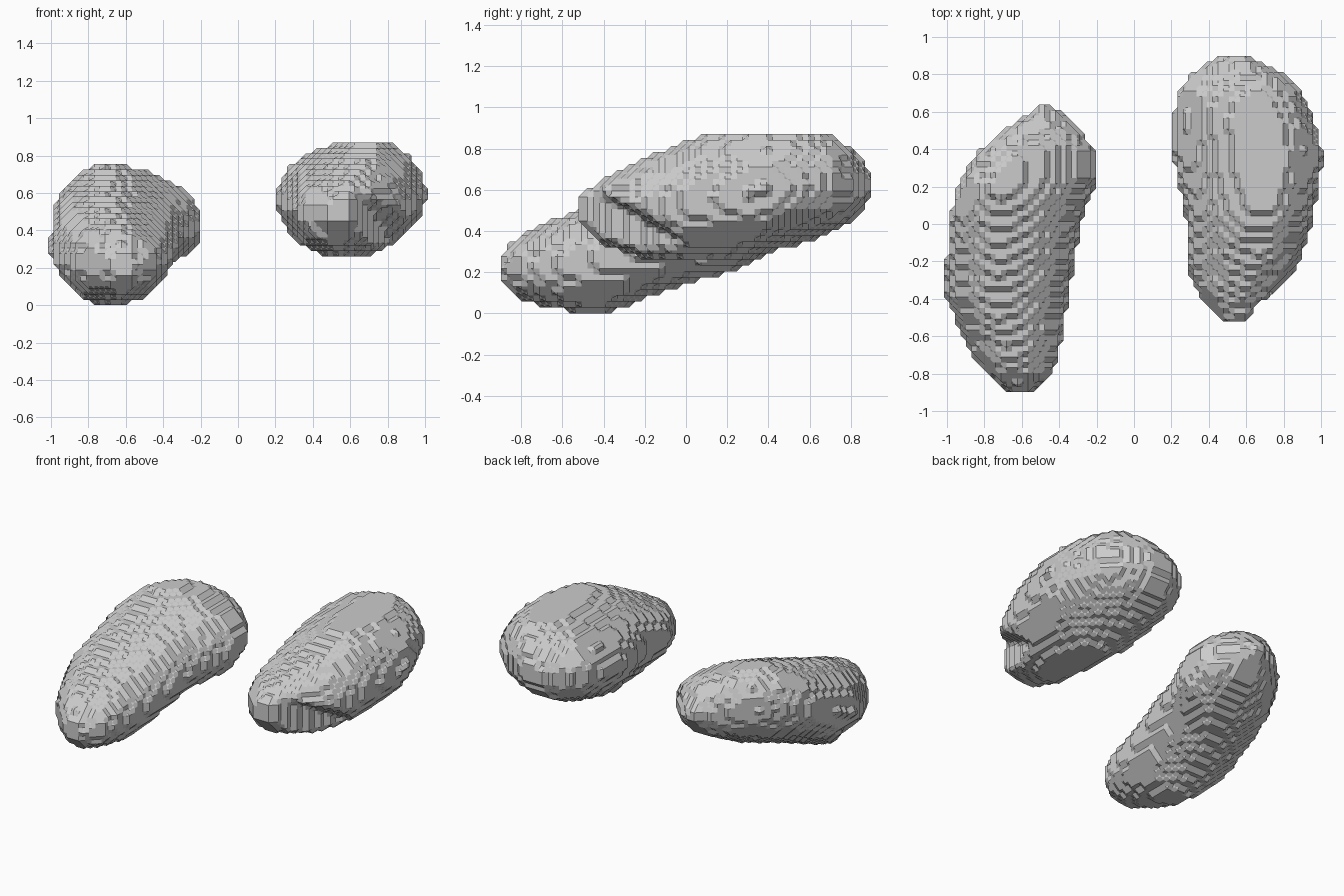
import bpy
from math import atan2, floor
from mathutils import Vector

if "Cube" in bpy.data.objects:
    bpy.data.objects.remove(bpy.data.objects["Cube"])

H = 0.029  # voxel size

# Lobe stations along y: y, x min, x max, z min, z max
LEFT = [(-0.91, -0.66, -0.57, 0.17, 0.26), (-0.86, -0.72, -0.50, 0.11, 0.33),
        (-0.8, -0.79, -0.44, 0.07, 0.38), (-0.7, -0.87, -0.40, 0.04, 0.43),
        (-0.5, -0.96, -0.37, 0.0, 0.51), (-0.4, -1.0, -0.35, 0.0, 0.55),
        (-0.2, -1.0, -0.32, 0.07, 0.62), (0.0, -0.99, -0.29, 0.15, 0.69),
        (0.15, -0.96, -0.23, 0.19, 0.74), (0.25, -0.92, -0.19, 0.22, 0.745),
        (0.4, -0.82, -0.21, 0.29, 0.73), (0.5, -0.70, -0.29, 0.34, 0.68),
        (0.58, -0.58, -0.37, 0.41, 0.59), (0.625, -0.52, -0.43, 0.46, 0.54)]
RIGHT = [(-0.51, 0.46, 0.62, 0.43, 0.58), (-0.45, 0.40, 0.69, 0.37, 0.62),
         (-0.4, 0.35, 0.74, 0.33, 0.65), (-0.3, 0.31, 0.82, 0.30, 0.70),
         (-0.2, 0.29, 0.89, 0.27, 0.75), (0.0, 0.28, 0.95, 0.25, 0.84),
         (0.07, 0.27, 0.96, 0.25, 0.86), (0.3, 0.22, 1.0, 0.27, 0.875),
         (0.4, 0.21, 1.0, 0.30, 0.875), (0.55, 0.21, 0.96, 0.34, 0.875),
         (0.7, 0.23, 0.90, 0.39, 0.86), (0.8, 0.30, 0.80, 0.44, 0.80),
         (0.86, 0.38, 0.70, 0.50, 0.74), (0.91, 0.47, 0.57, 0.58, 0.65)]


def station(table, y):
    for a, b in zip(table, table[1:]):
        if a[0] <= y <= b[0]:
            t = (y - a[0]) / (b[0] - a[0])
            return [p + (q - p) * t for p, q in zip(a[1:], b[1:])]
    return None


def left_hollow(x, y, z):
    # Shallow slanting recess low on the outer front side
    return x < -0.80 and z < 0.23 - 1.1 * (x + 1) - 0.1 * (y + 0.4)


def right_hollow(x, y, z):
    # Wall under a slanting overhang low on the outer front side
    return x > 0.67 + 0.38 * (y + 0.4) and z < 0.36 - 0.68 * y - 0.3 * (0.9 - x)


def make_lobe(name, table, ridge_top, ridge_bottom, tilt, hollow):
    # Fill voxels whose centre lies in the lofted section and outside the hollow
    cells = set()
    for j in range(floor(-1 / H), floor(1 / H) + 1):
        y = (j + 0.5) * H
        s = station(table, y)
        if not s:
            continue
        x0, x1, z0, z1 = s
        shear = tilt * min(1, max(0, (y + 0.2) / 0.4))
        for k in range(floor(z0 / H) - 2, floor(z1 / H) + 3):
            z = (k + 0.5) * H
            for i in range(floor(x0 / H), floor(x1 / H) + 1):
                x = (i + 0.5) * H
                xm = x0 + (x1 - x0) * (ridge_top + ridge_bottom) / 2
                v = (2 * (z - shear * (x - xm)) - z0 - z1) / (z1 - z0)
                ridge = ridge_bottom + (ridge_top - ridge_bottom) * (v + 1) / 2
                xc = x0 + (x1 - x0) * ridge
                u = (x - xc) / ((x1 if x > xc else x0) - xc)
                if (abs(u) ** 2.05 + abs(v) ** 2.05 <= 1.01
                        and z > 0 and not hollow(x, y, z)):
                    cells.add((i, j, k))

    # Chamfered steps: one vertex per exposed voxel side, one face per corner
    verts, corners = [], {}
    for c in cells:
        for axis in range(3):
            for d in (-1, 1):
                n = [0, 0, 0]
                n[axis] = d
                if tuple(p + q for p, q in zip(c, n)) in cells:
                    continue
                idx = len(verts)
                verts.append(Vector([(p + 0.5 + q / 2) * H for p, q in zip(c, n)]))
                for e in (0, 1):
                    for f in (0, 1):
                        o = [e, f]
                        o.insert(axis, (d + 1) // 2)
                        key = tuple(p + q for p, q in zip(c, o))
                        corners.setdefault(key, []).append((idx, Vector(n)))
    faces = []
    for ring in corners.values():
        normal = sum((n for _, n in ring), Vector())
        if len(ring) < 3 or normal.length < 0.1:
            continue
        mid = sum((verts[i] for i, _ in ring), Vector()) / len(ring)
        a = normal.orthogonal().normalized()
        b = normal.normalized().cross(a)
        faces.append(sorted((i for i, _ in ring), key=lambda i: atan2(
            (verts[i] - mid).dot(b), (verts[i] - mid).dot(a))))
    mesh = bpy.data.meshes.new(name)
    mesh.from_pydata(verts, [], faces)
    mesh.update()
    bpy.context.collection.objects.link(bpy.data.objects.new(name, mesh))


make_lobe("left_lobe", LEFT, 0.40, 0.48, -0.14, left_hollow)
make_lobe("right_lobe", RIGHT, 0.61, 0.42, 0.04, right_hollow)
